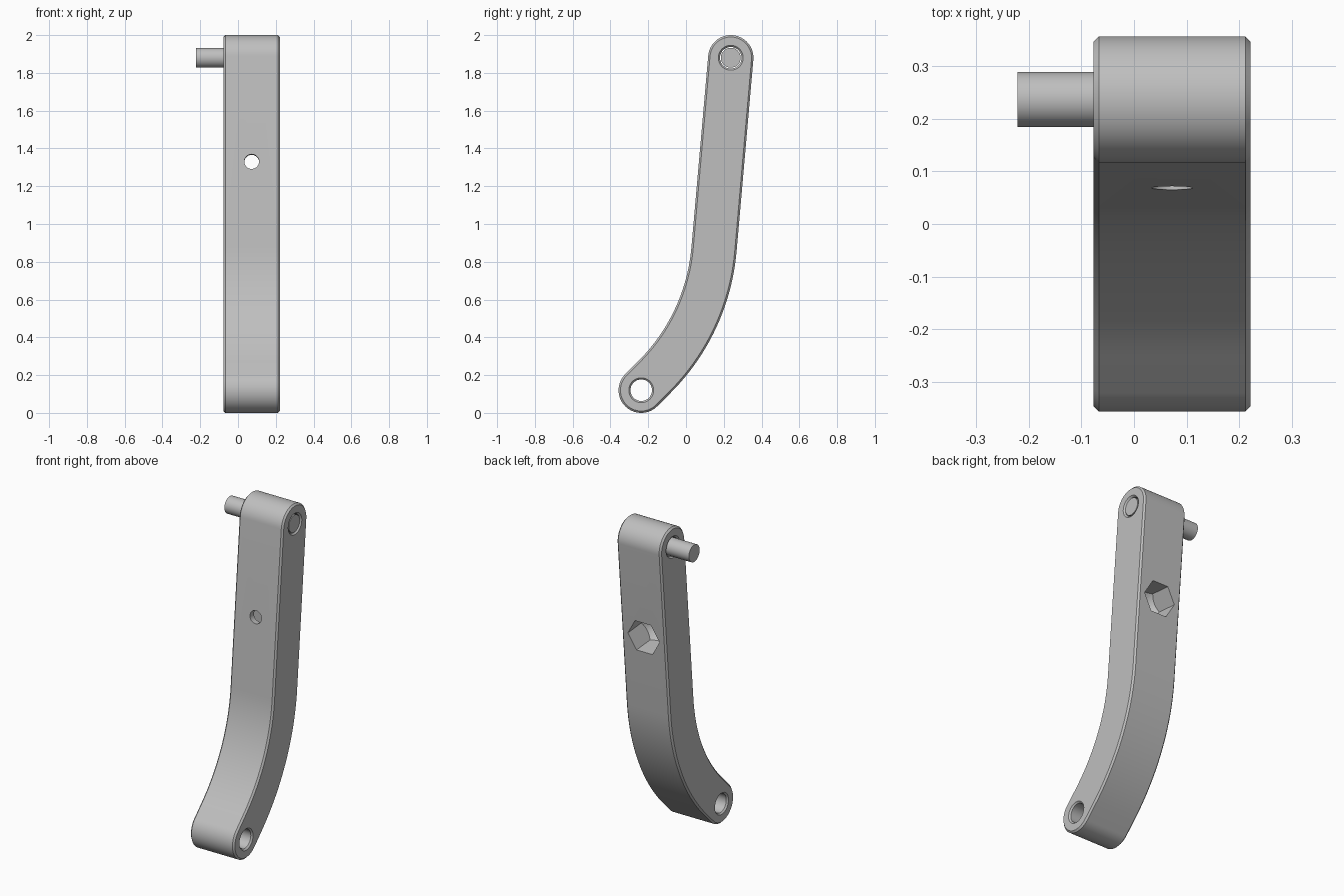
import bpy
import bmesh
from math import sin, cos, tan, pi, radians
from mathutils import Matrix, Vector

default = bpy.data.objects.get("Cube")
if default:
    bpy.data.objects.remove(default, do_unlink=True)

grey = bpy.data.materials.new("plain_grey")
grey.use_nodes = True
COLOR = (0.52, 0.52, 0.52, 1)
grey.diffuse_color = COLOR
grey.node_tree.nodes["Principled BSDF"].inputs["Base Color"].default_value = COLOR


def loft(name, rings, matrix=Matrix()):
    """Closed solid through matching rings of points, capped at both ends."""
    bm = bmesh.new()
    loops = [[bm.verts.new(matrix @ Vector(p)) for p in ring] for ring in rings]
    for a, b in zip(loops, loops[1:]):
        for i in range(len(a)):
            j = (i + 1) % len(a)
            bm.faces.new((a[i], a[j], b[j], b[i]))
    bm.faces.new(loops[0])
    bm.faces.new(loops[-1])
    bmesh.ops.recalc_face_normals(bm, faces=bm.faces)
    mesh = bpy.data.meshes.new(name)
    bm.to_mesh(mesh)
    bm.free()
    mesh.materials.append(grey)
    obj = bpy.data.objects.new(name, mesh)
    bpy.context.collection.objects.link(obj)
    return obj


def lathe(name, profile, matrix=Matrix(), sides=48):
    """Solid of (x, radius) stations turned around the local x axis."""
    turns = [2 * pi * i / sides for i in range(sides)]
    return loft(name, [[(x, r * cos(t), r * sin(t)) for t in turns]
                       for x, r in profile], matrix)


def combine(target, cutter, operation="DIFFERENCE"):
    cutter.hide_render = True
    mod = target.modifiers.new("cut", "BOOLEAN")
    mod.operation, mod.object, mod.solver = operation, cutter, "EXACT"
    bpy.context.view_layer.objects.active = target
    bpy.ops.object.modifier_apply(modifier=mod.name)
    bpy.data.objects.remove(cutter, do_unlink=True)


def smooth(obj):
    bpy.ops.object.select_all(action="DESELECT")
    obj.select_set(True)
    bpy.context.view_layer.objects.active = obj
    bpy.ops.object.shade_smooth_by_angle(angle=radians(25))


# Centre line of the arm in the (y, z) plane: straight, bend, straight
HALF, CHAMFER = 0.12, 0.01
X0, X1 = -0.077, 0.222
TOP, BOTTOM = Vector((0.237, 1.88)), Vector((-0.237, 0.12))
LEAN, FOOT = radians(5), radians(45)
corner_z = (TOP.x - BOTTOM.x + BOTTOM.y - tan(LEAN) * TOP.y) / (1 - tan(LEAN))
corner = Vector((BOTTOM.x + corner_z - BOTTOM.y, corner_z))
TANGENT = 0.396
RADIUS = TANGENT / tan((FOOT - LEAN) / 2)
bend_start = corner + TANGENT * Vector((sin(LEAN), cos(LEAN)))
bend_centre = bend_start - RADIUS * Vector((cos(LEAN), -sin(LEAN)))


def arc(centre, radius, start, end, steps):
    out = []
    for i in range(steps + 1):
        a = start + (end - start) * i / steps
        out.append(centre + radius * Vector((cos(a), sin(a))))
    return out


def outline(x, half):
    """Arm silhouette with the given half width, at one x."""
    pts = arc(TOP, half, -LEAN, pi - LEAN, 32)
    pts += arc(bend_centre, RADIUS - half, -LEAN, -FOOT, 24)
    pts += arc(BOTTOM, half, pi - FOOT, 2 * pi - FOOT, 32)
    pts += arc(bend_centre, RADIUS + half, -FOOT, -LEAN, 24)
    return [(x, p.x, p.y) for p in pts]


# Arm body with chamfered rims
arm = loft("arm", [outline(X0, HALF - CHAMFER), outline(X0 + CHAMFER, HALF),
                   outline(X1 - CHAMFER, HALF), outline(X1, HALF - CHAMFER)])

# Countersunk cross holes at both ends
BORE, SINK, OVER = 0.057, 0.009, 0.02
for centre in (TOP, BOTTOM):
    stations = [(X0 - OVER, BORE + SINK + OVER), (X0 + SINK, BORE),
                (X1 - SINK, BORE), (X1 + OVER, BORE + SINK + OVER)]
    combine(arm, lathe("bore_cutter", stations,
                       Matrix.Translation((0, centre.x, centre.y))))

# Bolt hole square to the straight part, with a hexagonal nut pocket at the back
back = Vector((0, cos(LEAN), -sin(LEAN)))
up = Vector((0, sin(LEAN), cos(LEAN)))
side = up.cross(back)
height = 1.32
place = Matrix((back, side, up)).transposed().to_4x4()
place.translation = ((X0 + X1) / 2, TOP.x - (TOP.y - height) * tan(LEAN), height)
pocket = lathe("pocket_cutter", [(-0.11, 0.108), (0.2, 0.108)], place, 6)
combine(pocket, lathe("pocket_floor", [(-0.1, 0.02), (-0.005, 0.115), (0.25, 0.115)],
                      place), "INTERSECT")
combine(arm, pocket)
combine(arm, lathe("bolt_cutter", [(-0.2, 0.039), (0.06, 0.039)], place))
smooth(arm)

# Pin through the upper hole, standing out on one side
pin = lathe("pin", [(-0.222, 0.0525), (X1 - 0.005, 0.0525)],
            Matrix.Translation((0, TOP.x, TOP.y)))
smooth(pin)
